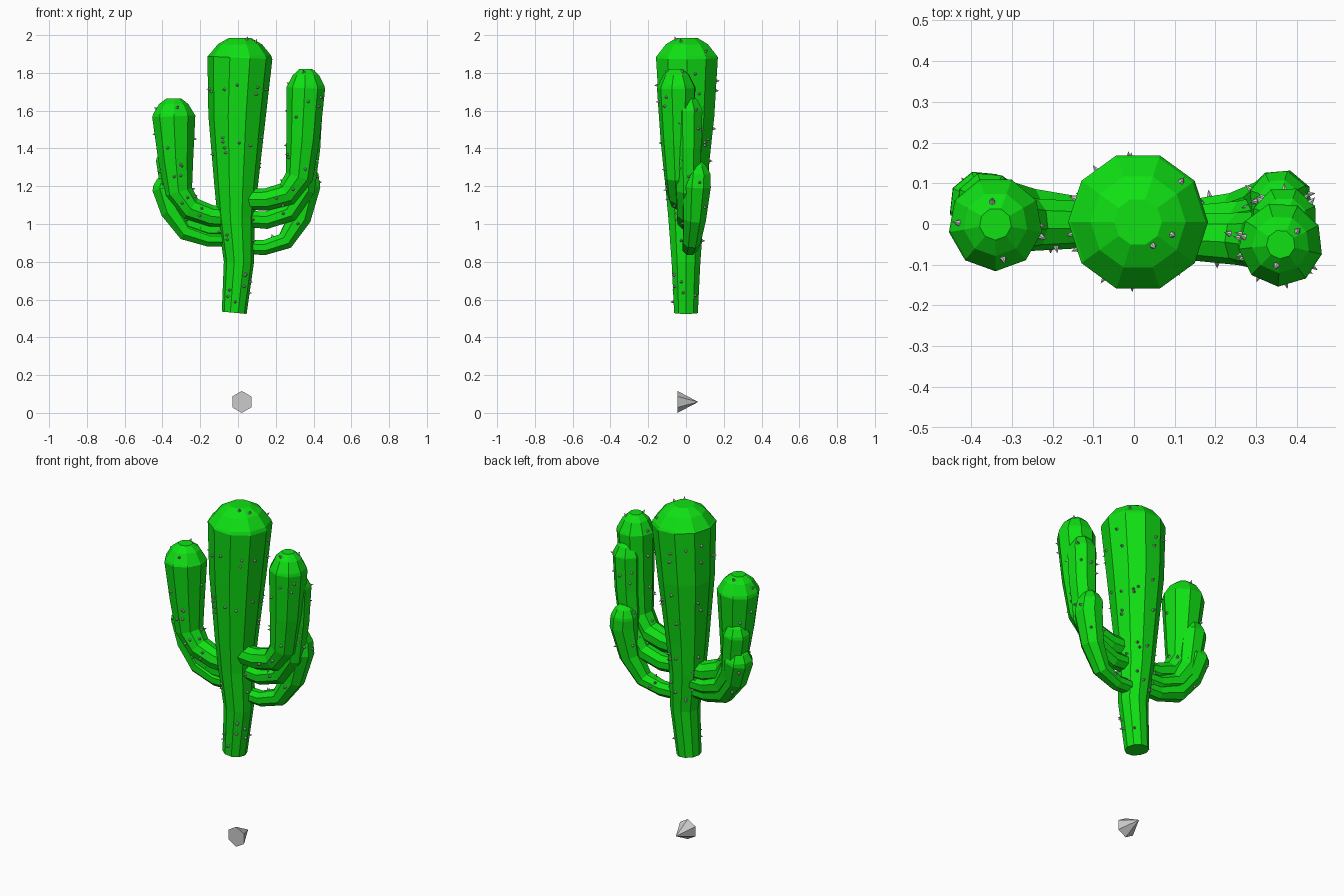
import bpy
import bmesh
import math
import random
from mathutils import Matrix, Vector

random.seed(7)
if "Cube" in bpy.data.objects:
    bpy.data.objects.remove(bpy.data.objects["Cube"], do_unlink=True)


def material(name, color):
    mat = bpy.data.materials.new(name)
    mat.use_nodes = True
    mat.diffuse_color = color
    mat.node_tree.nodes["Principled BSDF"].inputs["Base Color"].default_value = color
    return mat


GREEN = material("cactus_green", (0.005, 0.75, 0.007, 1))
GREY = material("spine_grey", (0.6, 0.6, 0.6, 1))
spine_spots = []


def finish(name, bm, mat):
    bmesh.ops.recalc_face_normals(bm, faces=bm.faces[:])
    mesh = bpy.data.meshes.new(name)
    bm.to_mesh(mesh)
    bm.free()
    mesh.materials.append(mat)
    obj = bpy.data.objects.new(name, mesh)
    bpy.context.collection.objects.link(obj)
    return obj


def scatter(bm, count):
    """Pick random surface points, weighted by face area."""
    bm.normal_update()
    faces = [f for f in bm.faces if f.normal.z > -0.9]
    areas = [f.calc_area() for f in faces]
    for f in random.choices(faces, areas, k=count):
        weights = [random.random() + 0.05 for _ in f.verts]
        spot = sum((v.co * w for v, w in zip(f.verts, weights)), Vector()) / sum(weights)
        spine_spots.append((spot, f.normal.copy()))


def stem(name, path, dome, sides, spines):
    """Faceted tube along (x, y, z, radius) points, closed by a domed tip."""
    x, y, z, r = path[-1]
    path = path + [(x, y, z + dome * h, r * s)
                   for h, s in ((0.12, 0.96), (0.68, 0.68), (1.0, 0.34))]
    points = [Vector(p[:3]) for p in path]
    bm = bmesh.new()
    rings = []
    side = Vector((0, 1, 0))
    for i, p in enumerate(points):
        tangent = (points[min(i + 1, len(points) - 1)] - points[max(i - 1, 0)]).normalized()
        side = (side - tangent * side.dot(tangent)).normalized()
        other = tangent.cross(side)
        ring = []
        for k in range(sides):
            a = 2 * math.pi * (k + 0.5) / sides
            ring.append(bm.verts.new(p + (side * math.cos(a) + other * math.sin(a)) * path[i][3]))
        rings.append(ring)
    for low, high in zip(rings, rings[1:]):
        for k in range(sides):
            n = (k + 1) % sides
            bm.faces.new((low[k], low[n], high[n], high[k]))
    bm.faces.new(rings[0][::-1])
    bm.faces.new(rings[-1])
    bmesh.ops.recalc_face_normals(bm, faces=bm.faces[:])
    scatter(bm, spines)
    return finish(name, bm, GREEN)


# Trunk, widening upward
stem("trunk", [(-0.02, 0, 0.53, 0.066), (0.005, 0, 0.8, 0.08), (-0.01, 0, 1.03, 0.098),
               (-0.01, 0, 1.2, 0.115), (-0.005, 0.005, 1.57, 0.152),
               (0.01, 0.005, 1.88, 0.172)], 0.105, 10, 60)

# Arms on the left side
stem("left_tall_arm", [(0.0, -0.02, 1.13, 0.055), (0.15, -0.03, 1.13, 0.06),
                       (0.26, -0.035, 1.16, 0.066), (0.325, -0.04, 1.25, 0.075),
                       (0.345, -0.045, 1.45, 0.09), (0.36, -0.05, 1.72, 0.104)],
     0.1, 9, 26)
stem("left_middle_arm", [(0.0, 0, 1.03, 0.045), (0.15, 0, 1.02, 0.05),
                         (0.27, 0.005, 1.06, 0.056), (0.345, 0.01, 1.18, 0.066),
                         (0.365, 0.01, 1.4, 0.075), (0.37, 0.01, 1.6, 0.082)],
     0.08, 8, 18)
stem("left_low_arm", [(0.0, 0.02, 0.88, 0.04), (0.14, 0.02, 0.875, 0.043),
                      (0.25, 0.03, 0.91, 0.05), (0.325, 0.045, 1.03, 0.064),
                      (0.36, 0.055, 1.2, 0.08), (0.355, 0.06, 1.26, 0.074)],
     0.07, 8, 16)

# Arms on the right side
stem("right_tall_arm", [(0.0, 0, 1.03, 0.055), (-0.14, 0, 1.04, 0.06),
                        (-0.25, 0, 1.08, 0.066), (-0.315, 0, 1.17, 0.076),
                        (-0.33, 0, 1.35, 0.095), (-0.34, 0, 1.57, 0.116)],
     0.095, 9, 26)
stem("right_middle_arm", [(0.0, 0.02, 0.97, 0.045), (-0.15, 0.025, 0.97, 0.048),
                          (-0.26, 0.035, 1.01, 0.056), (-0.335, 0.045, 1.12, 0.068),
                          (-0.36, 0.05, 1.34, 0.078)], 0.07, 8, 14)
stem("right_low_arm", [(0.0, 0.01, 0.92, 0.04), (-0.15, 0.015, 0.92, 0.044),
                       (-0.27, 0.03, 0.96, 0.055), (-0.345, 0.04, 1.07, 0.068),
                       (-0.375, 0.05, 1.19, 0.082)], 0.07, 8, 14)

# Small spines standing out of the skin
bm = bmesh.new()
for spot, normal in spine_spots:
    place = Matrix.Translation(spot + normal * 0.008) @ normal.to_track_quat('Z', 'Y').to_matrix().to_4x4()
    bmesh.ops.create_cone(bm, cap_ends=True, segments=6, radius1=0.009, radius2=0,
                          depth=0.02, matrix=place)
finish("spines", bm, GREY)

# Large loose spine below the plant, pointing backward
bm = bmesh.new()
place = Matrix.Translation((0.02, 0.01, 0.058)) @ Matrix.Rotation(-math.pi / 2, 4, 'X')
bmesh.ops.create_cone(bm, cap_ends=True, segments=6, radius1=0.058, radius2=0,
                      depth=0.11, matrix=place)
finish("loose_spine", bm, GREY)
